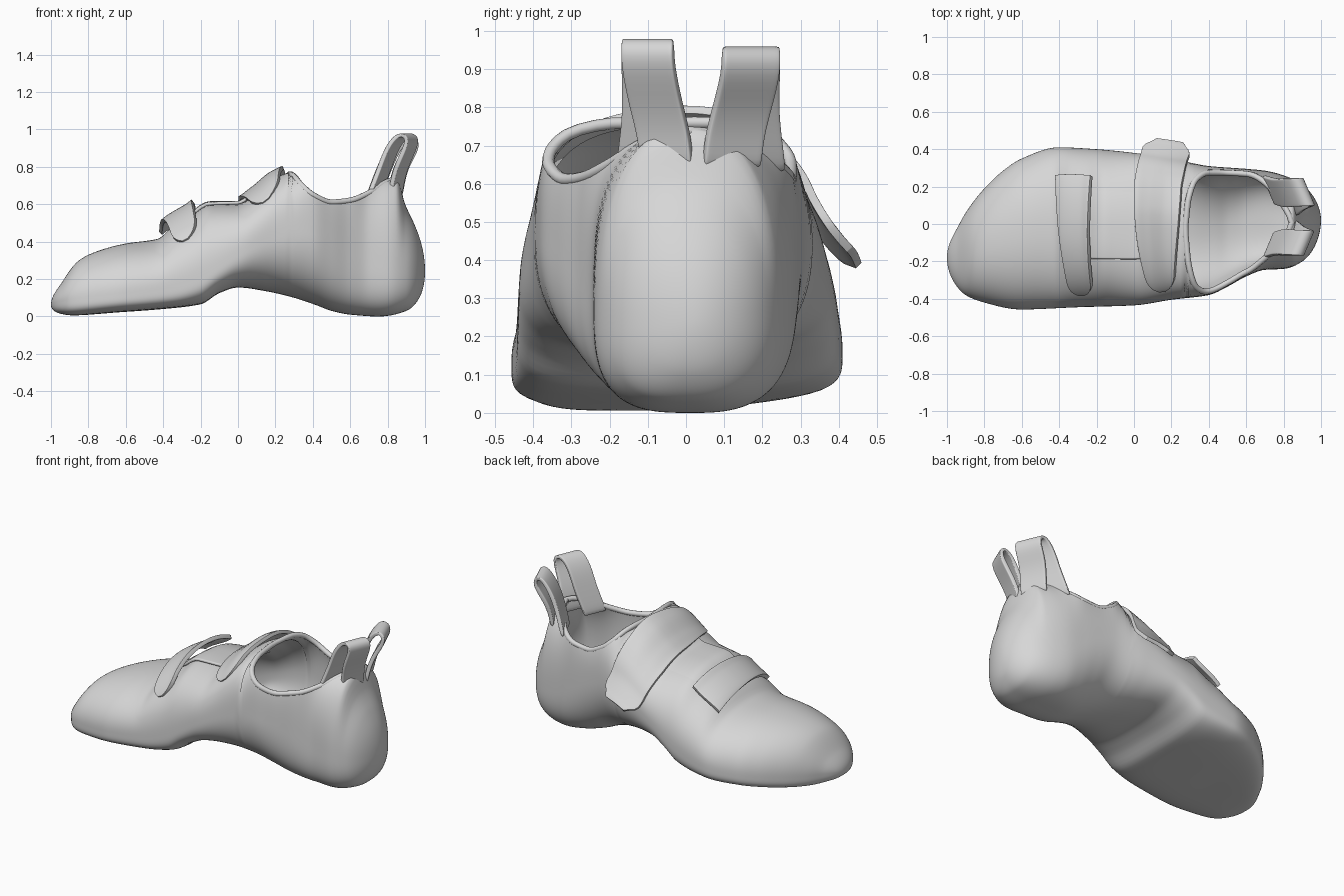
import bpy, bmesh, math
from mathutils import Vector

if "Cube" in bpy.data.objects:
    bpy.data.objects.remove(bpy.data.objects["Cube"])

mat = bpy.data.materials.new("light_grey")
mat.diffuse_color = (0.68, 0.68, 0.68, 1)
mat.use_nodes = True
mat.node_tree.nodes["Principled BSDF"].inputs["Base Color"].default_value = mat.diffuse_color


# Smooth curve through (x, value) pairs; runs on acos so both ends are round
def curve(*pts):
    xs = [math.acos(-p[0]) for p in pts]
    vs = [p[1] for p in pts]
    n = len(pts)
    d = [(vs[i + 1] - vs[i]) / (xs[i + 1] - xs[i]) for i in range(n - 1)]
    m = [d[0]] + [0 if a * b <= 0 else 2 * a * b / (a + b) for a, b in zip(d, d[1:])] + [d[-1]]

    def f(x):
        q = math.acos(max(-1, min(1, -x)))
        i = max(k for k in range(n - 1) if xs[k] <= q + 1e-9)
        h = xs[i + 1] - xs[i]
        s = (q - xs[i]) / h
        return (vs[i] * (1 + 2 * s) * (1 - s) ** 2 + m[i] * h * s * (1 - s) ** 2
                + vs[i + 1] * s * s * (3 - 2 * s) + m[i + 1] * h * s * s * (s - 1))
    return f


# Shoe outline: inner side, outer side, underside, top or rim height
side_l = curve((-1, -.18), (-.95, -.33), (-.9, -.38), (-.8, -.42), (-.6, -.457), (-.3, -.445),
               (0, -.435), (.2, -.405), (.4, -.38), (.5, -.335), (.6, -.28), (.7, -.245),
               (.8, -.24), (.9, -.2), (1, .02))
side_r = curve((-1, -.18), (-.95, -.03), (-.9, .06), (-.8, .19), (-.7, .285), (-.6, .35),
               (-.4, .41), (-.2, .40), (0, .38), (.2, .35), (.4, .31), (.6, .295),
               (.7, .285), (.8, .26), (.9, .21), (1, .02))
under = curve((-1, .06), (-.96, .018), (-.88, .006), (-.6, .025), (-.4, .04), (-.2, .065),
              (-.1, .125), (0, .155), (.15, .135), (.3, .10), (.42, .06), (.5, .03),
              (.6, .01), (.75, 0), (.9, .03), (.97, .1), (1, .24))
top = curve((-1, .06), (-.95, .17), (-.85, .30), (-.75, .35), (-.6, .39), (-.43, .415),
            (-.35, .48), (-.25, .54), (-.15, .60), (0, .60), (.1, .66), (.2, .74), (.28, .77),
            (.34, .71), (.4, .66), (.5, .62), (.6, .63), (.7, .67), (.8, .73), (.85, .745),
            (.87, .69), (.89, .61), (.94, .5), (.98, .39), (1, .24))
waist = curve((-1, .06), (-.8, .11), (-.4, .16), (-.2, .22), (0, .33), (.2, .42), (.35, .45),
              (.5, .41), (.7, .30), (.9, .25), (1, .24))
open_deg = curve((-1, 0), (.27, 0), (.29, 27), (.33, 48), (.4, 60), (.6, 60), (.7, 46),
                 (.78, 27), (.83, 10), (.845, 0), (1, 0))
# How square the section is: upper and lower half, inner and outer side
full_top = {-1: curve((-1, 2), (-.5, 2.2), (-.2, 2.5), (.1, 2.9), (.4, 3.8), (.6, 3.2), (.75, 2.8),
                      (.88, 2.3), (1, 2)),
            1: curve((-1, 2), (-.5, 2.2), (0, 2.2), (.2, 2.1), (.35, 2.5), (.5, 3), (.75, 2.8),
                     (.88, 2.3), (1, 2))}
full_bot = {-1: curve((-1, 2), (-.8, 4.5), (-.35, 5), (-.1, 3.4), (.1, 2.5), (.4, 2.2), (.7, 3.2), (1, 2)),
            1: curve((-1, 2), (-.8, 4), (-.3, 4), (0, 2.8), (.4, 2.3), (.7, 2.8), (1, 2))}


def radius(t, n):
    return (abs(math.sin(t)) ** n + abs(math.cos(t)) ** n) ** (-1 / n)


# Point on the shoe skin: position x, angle t from the top toward +y
def skin(x, t):
    yl, yr, w = side_l(x), side_r(x), waist(x)
    c, sgn = math.cos(t), 1 if math.sin(t) > 0 else -1
    n = (full_top if c > 0 else full_bot)[sgn](x)
    r = radius(t, n)
    h = w - under(x)
    if c > 0:
        a = math.radians(open_deg(x))
        h = (top(x) - w) / (math.cos(a) * radius(a, n))
    return Vector((x, (yl + yr) / 2 + (yr - yl) / 2 * r * math.sin(t), w + h * r * c))


def skin_normal(x, t):
    e = .004
    n = (skin(x + e, t) - skin(x - e, t)).cross(skin(x, t + e) - skin(x, t - e))
    return n.normalized()


def finish(ob):
    bpy.ops.object.select_all(action='DESELECT')
    ob.select_set(True)
    bpy.context.view_layer.objects.active = ob
    bpy.ops.object.convert(target='MESH')
    ob.data.materials.clear()
    ob.data.materials.append(mat)
    bpy.ops.object.shade_smooth_by_angle(angle=math.radians(50))


# Sheet from rows of points, thickened
def sheet(name, rows, thick, offset, bevel=0, subsurf=0):
    bm = bmesh.new()
    g = [[bm.verts.new(p) for p in row] for row in rows]
    for a, b in zip(g, g[1:]):
        for j in range(len(a) - 1):
            bm.faces.new((a[j], b[j], b[j + 1], a[j + 1]))
    bmesh.ops.remove_doubles(bm, verts=bm.verts, dist=.0004)
    me = bpy.data.meshes.new(name)
    bm.to_mesh(me)
    bm.free()
    ob = bpy.data.objects.new(name, me)
    bpy.context.collection.objects.link(ob)
    s = ob.modifiers.new("thickness", 'SOLIDIFY')
    s.thickness, s.offset = thick, offset
    if bevel:
        b = ob.modifiers.new("soft_edge", 'BEVEL')
        b.width, b.segments = bevel, 3
        b.limit_method, b.angle_limit = 'ANGLE', math.radians(50)
    if subsurf:
        ob.modifiers.new("smooth", 'SUBSURF').levels = subsurf
    finish(ob)


# Shoe body with the foot opening
N, M = 150, 96
rows = []
for i in range(N + 1):
    x = -math.cos(math.pi * i / N)
    a = math.radians(max(0, open_deg(x)))
    rows.append([skin(x, a + (2 * math.pi - 2 * a) * j / M) for j in range(M + 1)])
sheet("shoe_body", rows, .02, -1)

# Padded rim around the opening, tucked just inside the skin
xs = [.275 + .57 * (1 - math.cos(math.pi * i / 40)) / 2 for i in range(41)]
rim = []
for sgn, part in ((1, xs), (-1, xs[-2:0:-1])):
    for x in part:
        p = skin(x, sgn * math.radians(open_deg(x)))
        rim.append(p - Vector((0, sgn * .01 * min(1, open_deg(x) / 30), .01)))
cu = bpy.data.curves.new("collar_rim", 'CURVE')
cu.dimensions = '3D'
cu.bevel_depth, cu.bevel_resolution = .016, 3
sp = cu.splines.new('POLY')
sp.points.add(len(rim) - 1)
for p, v in zip(sp.points, rim):
    p.co = (v.x, v.y, v.z, 1)
sp.use_cyclic_u = True
collar = bpy.data.objects.new("collar_rim", cu)
bpy.context.collection.objects.link(collar)
finish(collar)


# Band lying over the skin; x edges and lift vary along its length s (0..1)
def band(name, deg0, deg1, x_edges, lift, thick):
    rows = []
    for i in range(15):
        row = []
        for j in range(41):
            s = j / 40
            x0, x1 = x_edges(s)
            x = x0 + (x1 - x0) * i / 14
            t = math.radians(deg0 + (deg1 - deg0) * s)
            row.append(skin(x, t) + skin_normal(x, t) * lift(s))
        rows.append(row)
    sheet(name, rows, thick, 1, bevel=.008)


def rounded(s, x0, x1, start, end):
    k = 1.0
    if start and s < start:
        k = math.sqrt(max(.06, 1 - (1 - s / start) ** 2))
    if end and s > 1 - end:
        k = math.sqrt(max(.3, 1 - ((s - 1 + end) / end) ** 2))
    c, h = (x0 + x1) / 2, (x1 - x0) / 2
    return c - h * k, c + h * k


# Toe strap with a square lifted end
band("toe_strap", -52, 36,
     lambda s: rounded(s, -.34 - .04 * s, -.22 + .02 * s, .15, 0),
     lambda s: -.012 + .055 * math.sin(min(1, s * 1.5) * math.pi / 2), .025)
# Overlapping flap between the straps, sinking into the outer side
band("instep_flap", -22, 40, lambda s: (-.26, .06),
     lambda s: .006 - .03 * s, .018)


# Ankle strap with a tip that flares off the outer side
def ankle_edges(s):
    k = math.sin(min(1, s * 1.6) * math.pi / 2)
    e = max(0, s - .6) / .4
    return rounded(s, .09 - .08 * k + .05 * e, .21 + .05 * k + .04 * e, .1, .08)


band("ankle_strap", -50, 92, ankle_edges,
     lambda s: -.014 + .036 * math.sin(min(1, s * 2.4) * math.pi / 2)
     - .02 * min(1, max(0, s - .45) / .25) + .08 * (max(0, s - .82) / .18) ** 2, .022)

# Two heel pull loops: x, z, distance from the middle; bands turn toward the heel
loop = [(.84, .64, .085), (.85, .72, .09), (.875, .81, .115), (.925, .91, .135), (.93, .96, .135),
        (.885, .98, .135), (.825, .91, .135), (.785, .80, .13), (.75, .71, .14), (.72, .63, .15)]
for name, sgn, w in (("pull_loop_inner", -1, .135), ("pull_loop_outer", 1, .15)):
    drop = .02 if sgn > 0 else 0
    rows = [[Vector((x - sgn * .42 * w * k, sgn * d + .035 + w * k, z - drop * (z > .9)))
             for k in (-.5, -.46, 0, .46, .5)] for x, z, d in loop]
    sheet(name, rows, .026, 0, subsurf=2)
